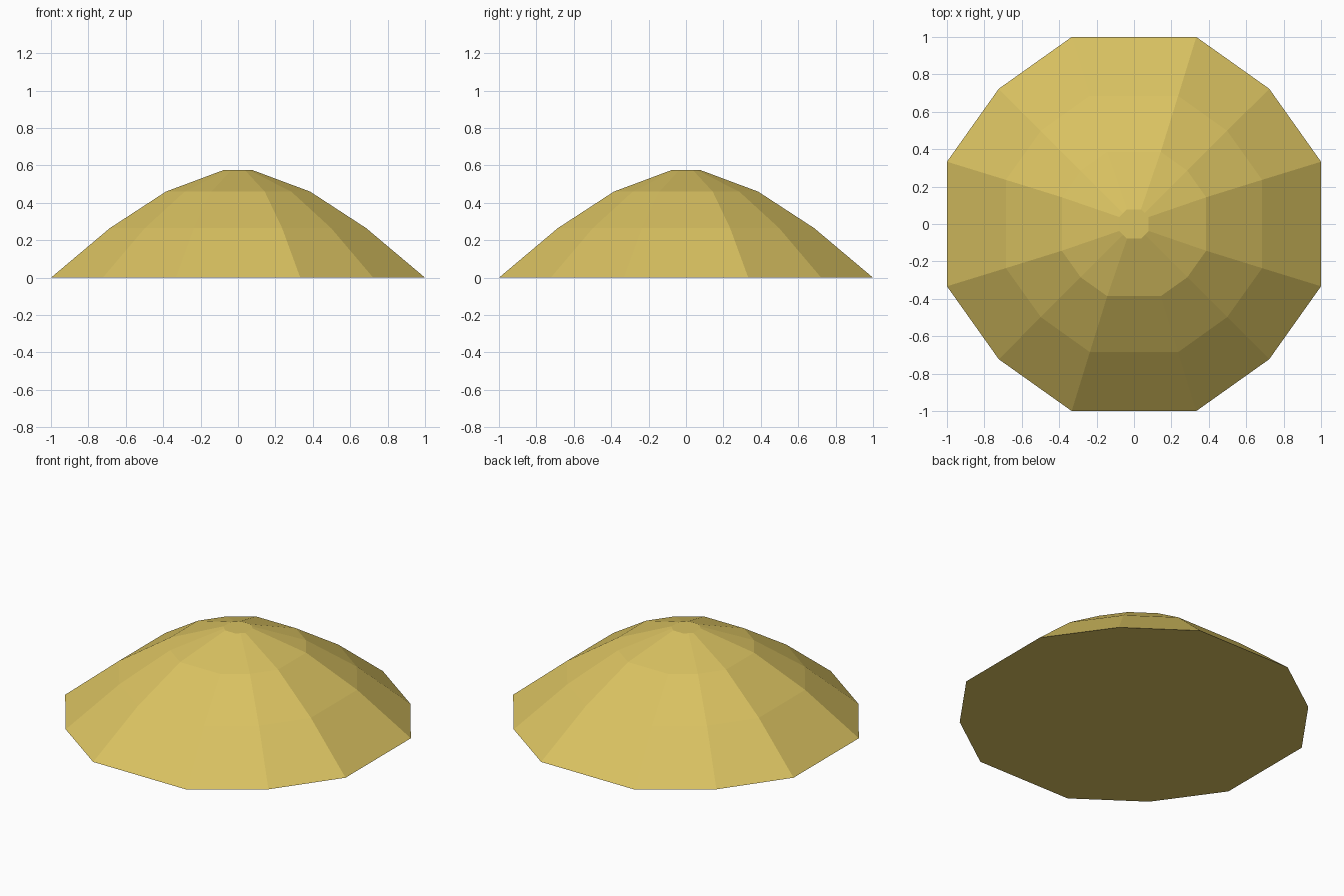
import bpy, bmesh, math

if "Cube" in bpy.data.objects:
    bpy.data.objects.remove(bpy.data.objects["Cube"])

# One flat colour
mat = bpy.data.materials.new("straw_yellow")
mat.diffuse_color = (0.70, 0.54, 0.12, 1.0)
mat.use_nodes = True
mat.node_tree.nodes["Principled BSDF"].inputs["Base Color"].default_value = mat.diffuse_color

# Rings: half side length, half width, diagonal corner, height
RINGS = [(0.333, 1.0, 0.723, 0.0),
         (0.236, 0.685, 0.498, 0.265),
         (0.143, 0.386, 0.285, 0.46),
         (0.037, 0.078, 0.058, 0.575)]


def ring(bm, a, b, c, z):
    """Twelve-sided ring: each quarter is side end, diagonal corner, side start."""
    verts = []
    for q in range(4):
        co, si = round(math.cos(q * math.pi / 2)), round(math.sin(q * math.pi / 2))
        for x, y in ((b, a), (c, c), (a, b)):
            verts.append(bm.verts.new((x * co - y * si, x * si + y * co, z)))
    return verts


# Faceted dome hat
bm = bmesh.new()
rings = [ring(bm, *r) for r in RINGS]
for lower, upper in zip(rings, rings[1:]):
    for i in range(12):
        j = (i + 1) % 12
        bm.faces.new((lower[i], lower[j], upper[j], upper[i]))

# Flat underside and small flat top
bm.faces.new(rings[0][::-1])
bm.faces.new(rings[-1])

mesh = bpy.data.meshes.new("faceted_dome")
bm.to_mesh(mesh)
bm.free()
mesh.materials.append(mat)
dome = bpy.data.objects.new("faceted_dome", mesh)
bpy.context.collection.objects.link(dome)
